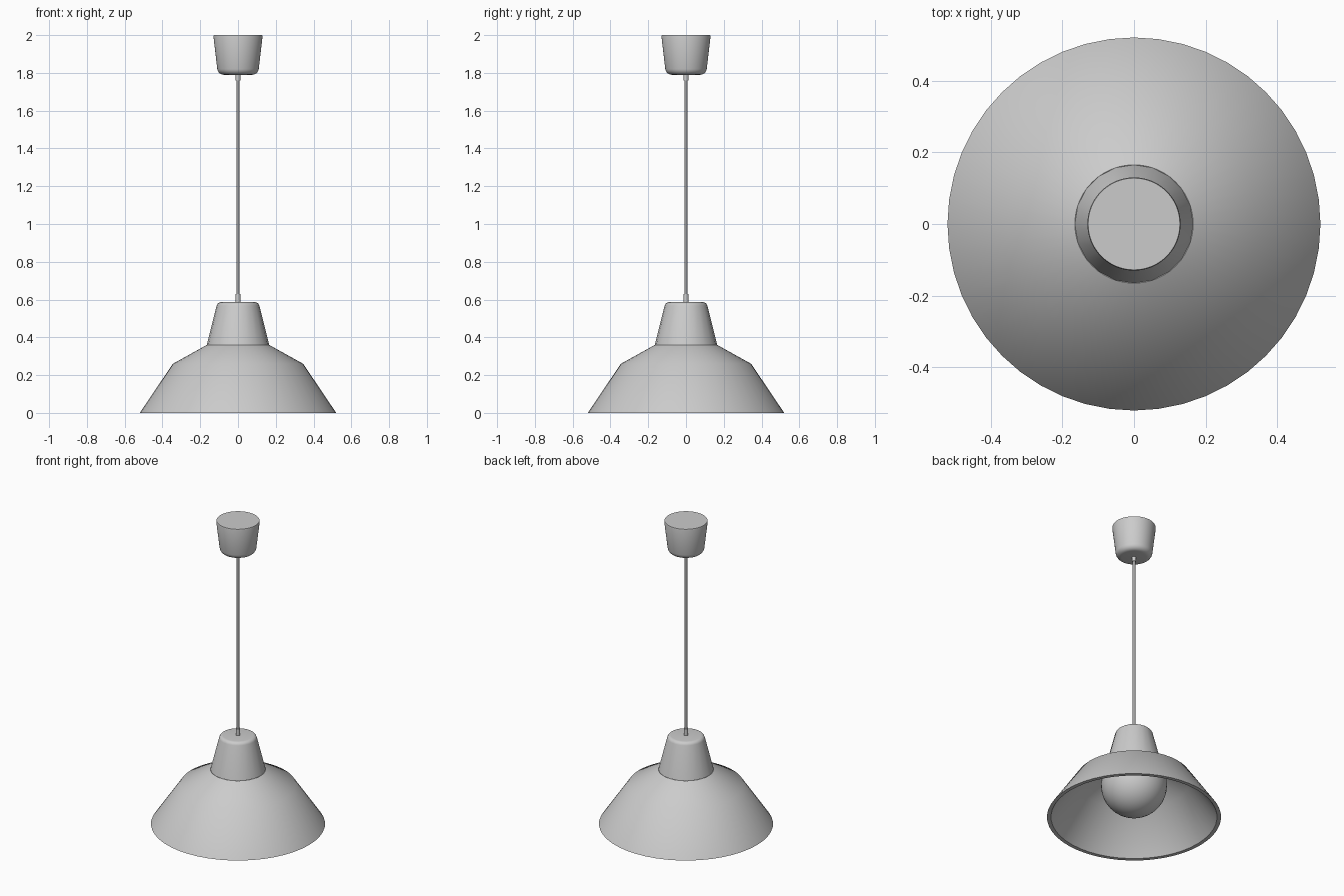
import bpy, bmesh, math

if "Cube" in bpy.data.objects:
    bpy.data.objects.remove(bpy.data.objects["Cube"])


def lathe(name, profile, sides=48, closed=False, angle=30):
    """Spin an (r, z) profile around the z axis; points with r = 0 become poles."""
    bm = bmesh.new()
    rings = []
    for r, z in profile:
        if r == 0:
            rings.append([bm.verts.new((0, 0, z))] * sides)
        else:
            rings.append([bm.verts.new((r * math.cos(math.tau * i / sides),
                                        r * math.sin(math.tau * i / sides), z))
                          for i in range(sides)])
    pairs = list(zip(rings, rings[1:]))
    if closed:
        pairs.append((rings[-1], rings[0]))
    for a, b in pairs:
        for i in range(sides):
            j = (i + 1) % sides
            loop = list(dict.fromkeys((a[i], a[j], b[j], b[i])))
            if len(loop) > 2:
                bm.faces.new(loop)
    bmesh.ops.recalc_face_normals(bm, faces=bm.faces)
    mesh = bpy.data.meshes.new(name)
    bm.to_mesh(mesh)
    bm.free()
    ob = bpy.data.objects.new(name, mesh)
    bpy.context.collection.objects.link(ob)
    bpy.ops.object.select_all(action='DESELECT')
    bpy.context.view_layer.objects.active = ob
    ob.select_set(True)
    bpy.ops.object.shade_smooth_by_angle(angle=math.radians(angle))
    return ob


def fillet(r, z, rad, start, end, steps=5):
    """Arc points for a rounded profile corner centred on (r, z), in degrees."""
    out = []
    for i in range(steps + 1):
        a = math.radians(start + (end - start) * i / steps)
        out.append((r + rad * math.cos(a), z + rad * math.sin(a)))
    return out


# Wide shade: thin double-walled shell, open at the bottom and under the neck
lathe("shade", [(0.52, 0), (0.345, 0.26), (0.165, 0.36),
                (0.145, 0.347), (0.331, 0.243), (0.496, 0)], 48, closed=True, angle=40)

# Neck housing above the shade: hollow cup with rounded top edge
lathe("neck", [(0.165, 0.36)] + fillet(0.09, 0.562, 0.024, 13, 90)
      + [(0, 0.586), (0, 0.566), (0.088, 0.566), (0.145, 0.36)],
      20, closed=True, angle=40)

# Bulb and its socket
bulb = [(0.197 * math.sin(math.radians(a)), 0.218 - 0.197 * math.cos(math.radians(a)))
        for a in range(0, 145, 9)]
bulb[0] = (0, 0.021)
lathe("bulb", bulb + [(0.075, 0.41), (0.05, 0.45), (0, 0.45)], 32, angle=40)
lathe("socket", [(0, 0.44), (0.06, 0.44), (0.06, 0.566), (0, 0.566)], 24)

# Cord with a strain relief at each end
lathe("cord", [(0, 0.58), (0.008, 0.58), (0.008, 1.80), (0, 1.80)], 12)
for name, low, high in (("lower_strain_relief", 0.58, 0.63),
                        ("upper_strain_relief", 1.76, 1.80)):
    lathe(name, [(0, low), (0.013, low), (0.013, high), (0, high)], 16)

# Ceiling canopy: tapered cup with rounded lower edge
lathe("ceiling_canopy", [(0, 1.79)] + fillet(0.075, 1.825, 0.035, -90, -7)
      + [(0.13, 1.992), (0.128, 2.0), (0, 2.0)], 48)
